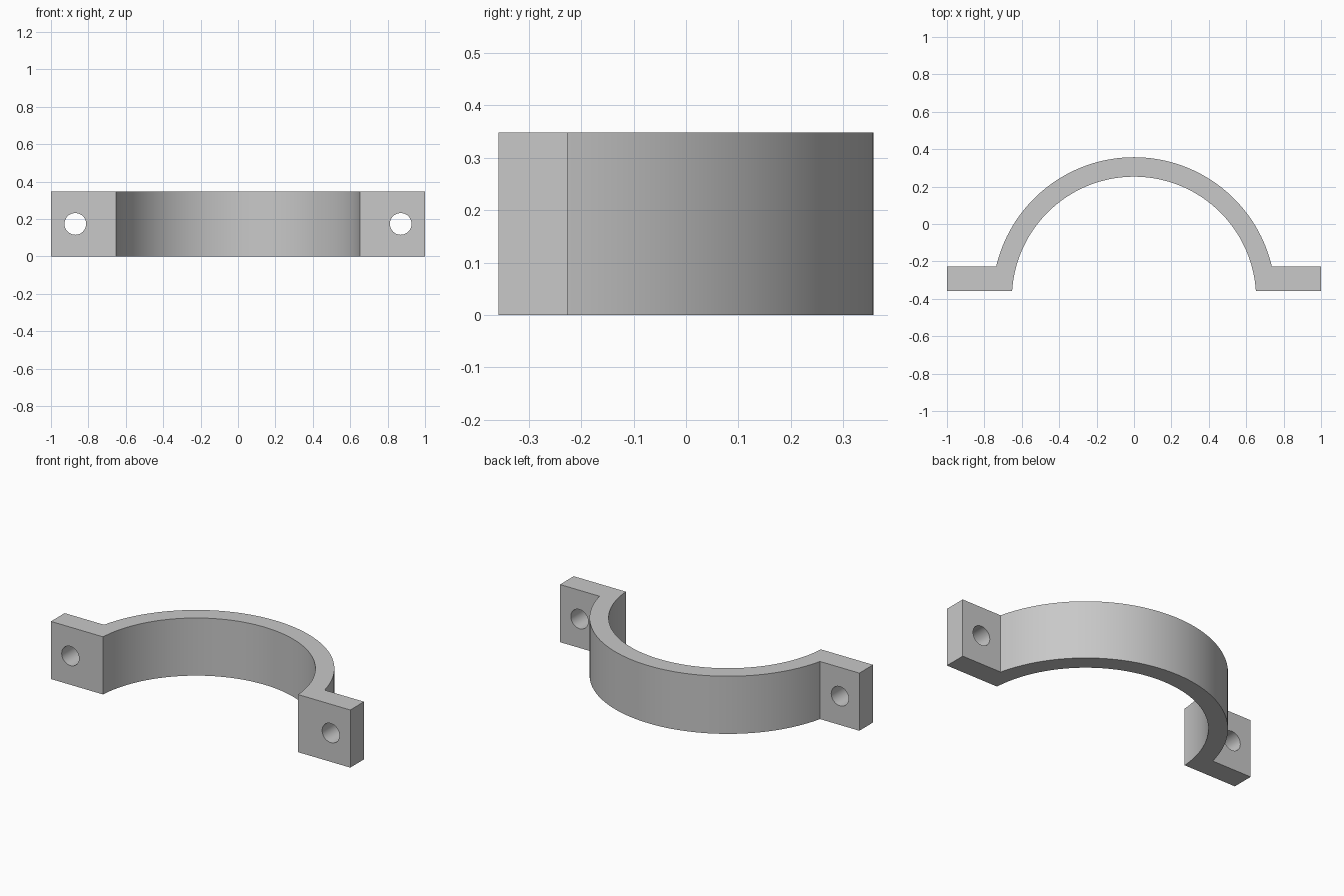
import bpy
import bmesh
from math import asin, cos, sin, pi, radians

if "Cube" in bpy.data.objects:
    bpy.data.objects.remove(bpy.data.objects["Cube"], do_unlink=True)

HEIGHT = 0.348
FRONT, TAB_BACK = -0.357, -0.226
CENTRE_Y, R_IN, R_OUT = -0.4, 0.653, 0.757
HOLE_X, HOLE_R = 0.87, 0.058
SEGMENTS = 72

grey = bpy.data.materials.new("light grey")
grey.use_nodes = True
colour = (0.58, 0.58, 0.58, 1)
grey.diffuse_color = colour
grey.node_tree.nodes["Principled BSDF"].inputs["Base Color"].default_value = colour


def arc(radius, y_end):
    """Points from the +x end to the -x end, both ending at y_end."""
    start = asin((y_end - CENTRE_Y) / radius)
    step = (pi - 2 * start) / SEGMENTS
    return [(radius * cos(start + i * step), CENTRE_Y + radius * sin(start + i * step))
            for i in range(SEGMENTS + 1)]


# Clamp outline: right-hand tab, outer arc, left-hand tab, inner arc
outline = [(1, FRONT), (1, TAB_BACK)] + arc(R_OUT, TAB_BACK)
outline += [(-1, TAB_BACK), (-1, FRONT)] + arc(R_IN, FRONT)[::-1]

bm = bmesh.new()
base = bm.faces.new([bm.verts.new((x, y, 0)) for x, y in outline])
top = bmesh.ops.extrude_face_region(bm, geom=[base])["geom"]
bmesh.ops.translate(bm, vec=(0, 0, HEIGHT),
                    verts=[v for v in top if isinstance(v, bmesh.types.BMVert)])
bmesh.ops.recalc_face_normals(bm, faces=bm.faces)
mesh = bpy.data.meshes.new("half_clamp")
bm.to_mesh(mesh)
bm.free()
mesh.materials.append(grey)
clamp = bpy.data.objects.new("half_clamp", mesh)
bpy.context.collection.objects.link(clamp)

# Bolt holes through both tabs
for side, name in ((1, "left"), (-1, "right")):
    bpy.ops.mesh.primitive_cylinder_add(
        vertices=48, radius=HOLE_R, depth=0.4, rotation=(pi / 2, 0, 0),
        location=(side * HOLE_X, (FRONT + TAB_BACK) / 2, HEIGHT / 2))
    cutter = bpy.context.object
    cutter.name = name + "_hole_cutter"
    cutter.hide_render = True
    cutter.data.materials.append(grey)
    cut = clamp.modifiers.new(name + "_bolt_hole", "BOOLEAN")
    cut.operation = "DIFFERENCE"
    cut.solver = "EXACT"
    cut.object = cutter
    bpy.ops.object.select_all(action="DESELECT")
    clamp.select_set(True)
    bpy.context.view_layer.objects.active = clamp
    bpy.ops.object.modifier_apply(modifier=cut.name)
    bpy.data.objects.remove(cutter, do_unlink=True)

# Smooth curves with crisp edges
bpy.ops.object.shade_smooth_by_angle(angle=radians(30))
